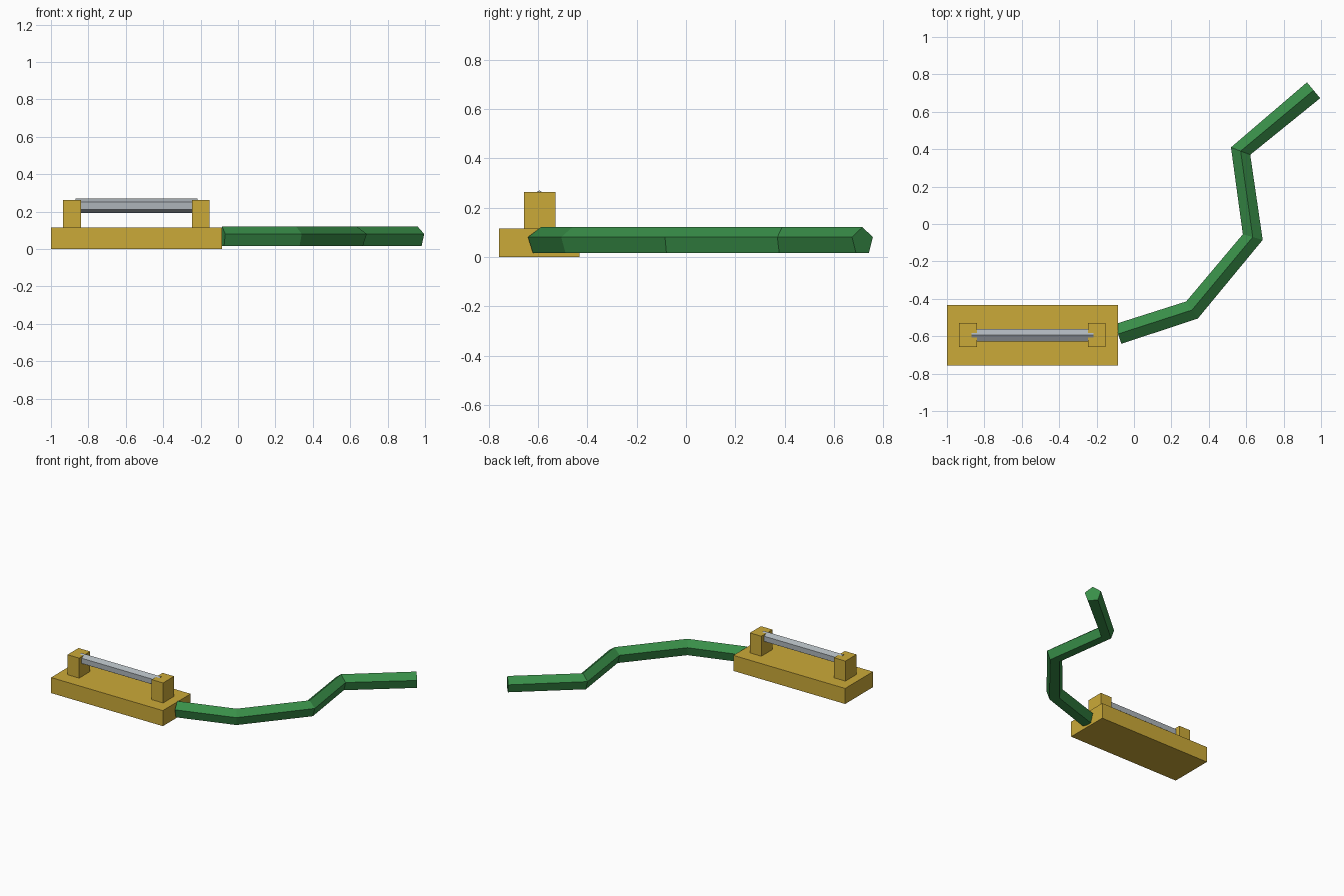
import bpy, bmesh, math
from mathutils import Vector

if "Cube" in bpy.data.objects:
    bpy.data.objects.remove(bpy.data.objects["Cube"])


def material(name, rgb):
    m = bpy.data.materials.new(name)
    m.diffuse_color = (*rgb, 1)
    m.use_nodes = True
    m.node_tree.nodes["Principled BSDF"].inputs["Base Color"].default_value = m.diffuse_color
    return m


gold = material("brass_yellow", (0.60, 0.40, 0.04))
grey = material("steel_grey", (0.42, 0.46, 0.49))
green = material("cable_green", (0.04, 0.27, 0.065))


def finish(bm, name, mat):
    bmesh.ops.recalc_face_normals(bm, faces=bm.faces)
    me = bpy.data.meshes.new(name)
    bm.to_mesh(me)
    bm.free()
    me.materials.append(mat)
    ob = bpy.data.objects.new(name, me)
    bpy.context.collection.objects.link(ob)
    return ob


def box(name, lo, hi, mat):
    bm = bmesh.new()
    bmesh.ops.create_cube(bm, size=1)
    for v in bm.verts:
        v.co = [l + (c + 0.5) * (h - l) for l, h, c in zip(lo, hi, v.co)]
    return finish(bm, name, mat)


def tube(name, path, radius, sides, mat):
    """Sweep a polygon, one corner up, along a level path."""
    bm = bmesh.new()
    pts = [Vector(p) for p in path]
    rings = []
    for i, p in enumerate(pts):
        t = Vector()
        if i > 0:
            t += (p - pts[i - 1]).normalized()
        if i < len(pts) - 1:
            t += (pts[i + 1] - p).normalized()
        side = t.normalized().cross(Vector((0, 0, 1)))
        angles = [2 * math.pi * k / sides for k in range(sides)]
        rings.append([bm.verts.new(p + radius * (math.sin(a) * side + math.cos(a) * Vector((0, 0, 1))))
                      for a in angles])
    for a, b in zip(rings, rings[1:]):
        for k in range(sides):
            n = (k + 1) % sides
            bm.faces.new((a[k], a[n], b[n], b[k]))
    bm.faces.new(rings[0])
    bm.faces.new(rings[-1])
    return finish(bm, name, mat)


# Base block with two upright posts
box("base", (-1.0, -0.757, 0), (-0.085, -0.432, 0.115), gold)
for name, x0, x1 in (("left_post", -0.935, -0.84), ("right_post", -0.247, -0.153)):
    box(name, (x0, -0.657, 0.115), (x1, -0.528, 0.263), gold)

# Hexagonal bar held between the posts
tube("bar", [(-0.87, -0.594, 0.2315), (-0.217, -0.594, 0.2315)], 0.0385, 6, grey)

# Five-sided bent cable leaving the base
z = 0.063
tube("cable", [(-0.085, -0.588, z), (0.31, -0.46, z), (0.635, -0.07, z),
               (0.57, 0.39, z), (0.96, 0.715, z)], 0.058, 5, green)
